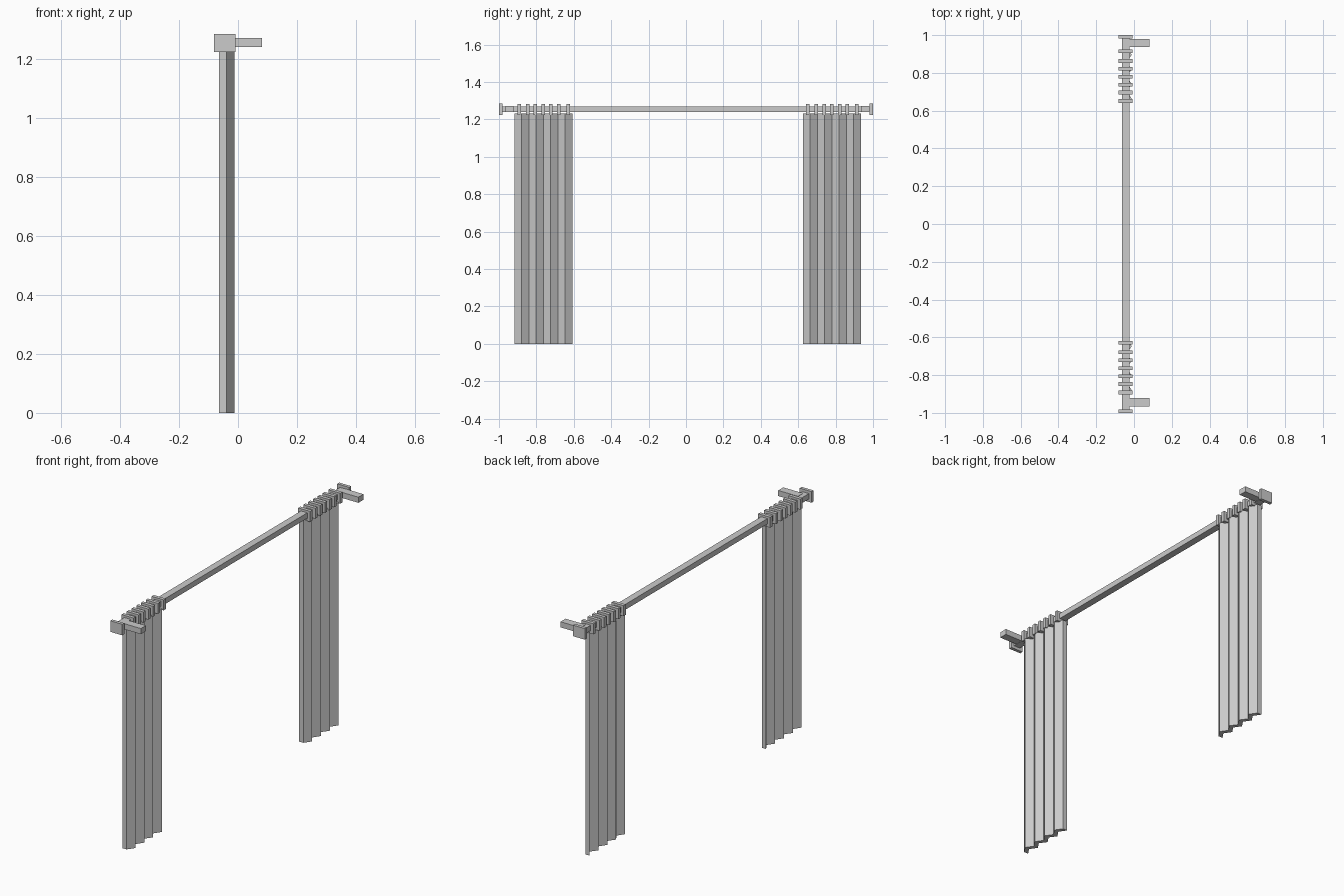
import bpy

if "Cube" in bpy.data.objects:
    bpy.data.objects.remove(bpy.data.objects["Cube"])

def mesh_object(name, verts, faces):
    me = bpy.data.meshes.new(name)
    me.from_pydata(verts, [], faces)
    me.update()
    ob = bpy.data.objects.new(name, me)
    bpy.context.collection.objects.link(ob)
    return ob

def box(name, x, y, z):
    """Box from (min, max) ranges."""
    v = [(a, b, c) for a in x for b in y for c in z]
    f = [(0, 1, 3, 2), (4, 6, 7, 5), (0, 4, 5, 1),
         (2, 3, 7, 6), (0, 2, 6, 4), (1, 5, 7, 3)]
    return mesh_object(name, v, f)

def curtain(name, y0, width, top, folds=8):
    """Solid zigzag sheet with thickness along x."""
    verts, faces = [], []
    for i in range(folds + 1):
        y = y0 + width * i / folds
        x = -0.065 + (0.0265 if i % 2 else 0)
        verts += [(x, y, 0), (x + 0.0265, y, 0), (x + 0.0265, y, top), (x, y, top)]
    for i in range(folds):
        a, b = 4 * i, 4 * i + 4
        for k in range(4):
            n = (k + 1) % 4
            faces.append((a + k, a + n, b + n, b + k)[::-1])
    e = 4 * folds
    faces += [(0, 1, 2, 3), (e + 3, e + 2, e + 1, e)]
    return mesh_object(name, verts, faces)

# Rod
box("rod", (-0.064, -0.025), (-0.985, 0.985), (1.239, 1.269))

# End caps and wall brackets
for side, s, by in (("left", -1, -0.943), ("right", 1, 0.958)):
    box(side + "_end_cap", (-0.081, -0.008), sorted((s * 0.982, s * 1.0)), (1.223, 1.284))
    box(side + "_bracket", (-0.04, 0.081), (by - 0.022, by + 0.022), (1.24, 1.271))

# Curtains with their rings; the second panel is a shifted copy
ring_y = (-0.892, -0.847, -0.805, -0.763, -0.722, -0.68, -0.629)
for side, shift in (("left", 0), ("right", 1.543)):
    curtain(side + "_curtain", -0.918 + shift, 0.31, 1.23)
    for i, y in enumerate(ring_y):
        box(f"{side}_ring_{i + 1}", (-0.081, -0.008),
            (y + shift - 0.0095, y + shift + 0.0095), (1.223, 1.281))
